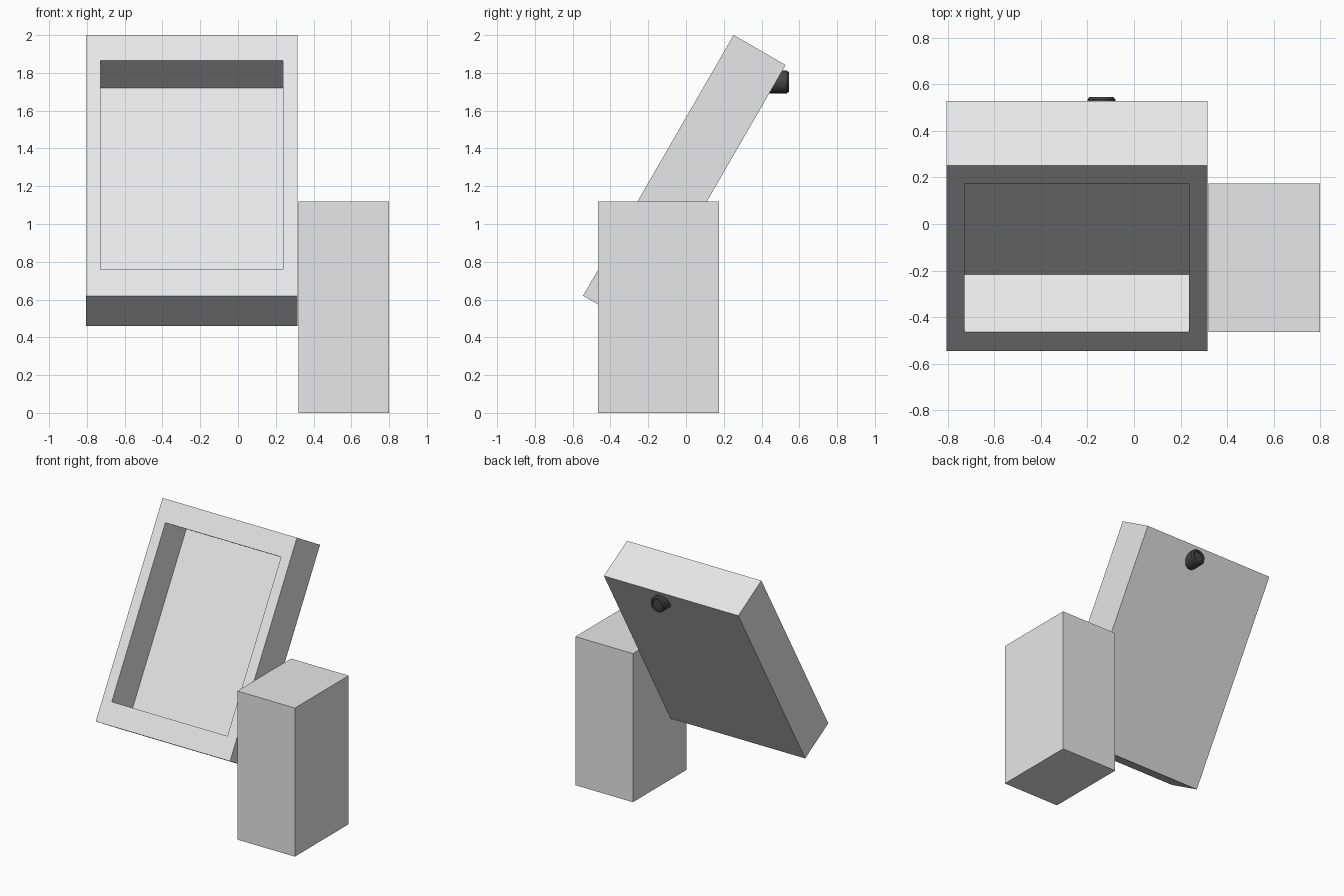
import bpy, bmesh, math
from mathutils import Matrix, Vector

if "Cube" in bpy.data.objects:
    bpy.data.objects.remove(bpy.data.objects["Cube"])


def material(name, v):
    m = bpy.data.materials.new(name)
    m.diffuse_color = (v, v, v, 1)
    m.use_nodes = True
    m.node_tree.nodes["Principled BSDF"].inputs["Base Color"].default_value = m.diffuse_color
    return m


light_grey = material("light grey", 0.8)
dark_grey = material("dark grey", 0.06)


def box(bm, lo, hi):
    lo, hi = Vector(lo), Vector(hi)
    mat = Matrix.Translation((lo + hi) / 2) @ Matrix.Diagonal((*(hi - lo), 1))
    bmesh.ops.create_cube(bm, size=1, matrix=mat)


def finish(bm, name, mat):
    bmesh.ops.recalc_face_normals(bm, faces=bm.faces)
    me = bpy.data.meshes.new(name)
    bm.to_mesh(me)
    bm.free()
    me.materials.append(mat)
    ob = bpy.data.objects.new(name, me)
    bpy.context.collection.objects.link(ob)
    return ob


# Upright side block
bm = bmesh.new()
box(bm, (0.32, -0.465, 0), (0.80, 0.175, 1.12))
finish(bm, "side_block", light_grey)

# Leaning open tray, modelled upright with its front bottom edge at the origin
W, T, H = 1.12, 0.318, 1.594
bm = bmesh.new()
box(bm, (0, 0, 0), (W, T, H))
bm.normal_update()
front = min(bm.faces, key=lambda f: f.calc_center_median().y)
# Rim: inset the front face, with taller margins at top and bottom
bmesh.ops.inset_region(bm, faces=[front], thickness=0.11)
for v in front.verts:
    v.co.z = 0.16 if v.co.z < H / 2 else H - 0.157
# Recess: push the inset face back
ext = bmesh.ops.extrude_discrete_faces(bm, faces=[front])
bmesh.ops.translate(bm, verts=ext["faces"][0].verts, vec=(0, 0.287, 0))
tray = finish(bm, "leaning_tray", light_grey)
tray.location = (-0.805, -0.545, 0.62)
tray.rotation_euler = (math.radians(-30), 0, 0)

# Round knob on the back, turned from a (radius, y) profile
profile = [(0, 0.43), (0.06, 0.43), (0.06, 0.534), (0.052, 0.545),
           (0.04, 0.545), (0.038, 0.537), (0, 0.537)]
bm = bmesh.new()
verts = [bm.verts.new((r, y, 0)) for r, y in profile]
edges = [bm.edges.new(p) for p in zip(verts, verts[1:])]
bmesh.ops.spin(bm, geom=verts + edges, cent=(0, 0, 0), axis=(0, 1, 0),
               angle=math.tau, steps=24, use_merge=True)
bmesh.ops.remove_doubles(bm, verts=bm.verts, dist=0.0005)
knob = finish(bm, "back_knob", dark_grey)
knob.location = (-0.14, 0, 1.752)
bpy.context.view_layer.objects.active = knob
knob.select_set(True)
bpy.ops.object.shade_smooth_by_angle(angle=math.radians(30))
